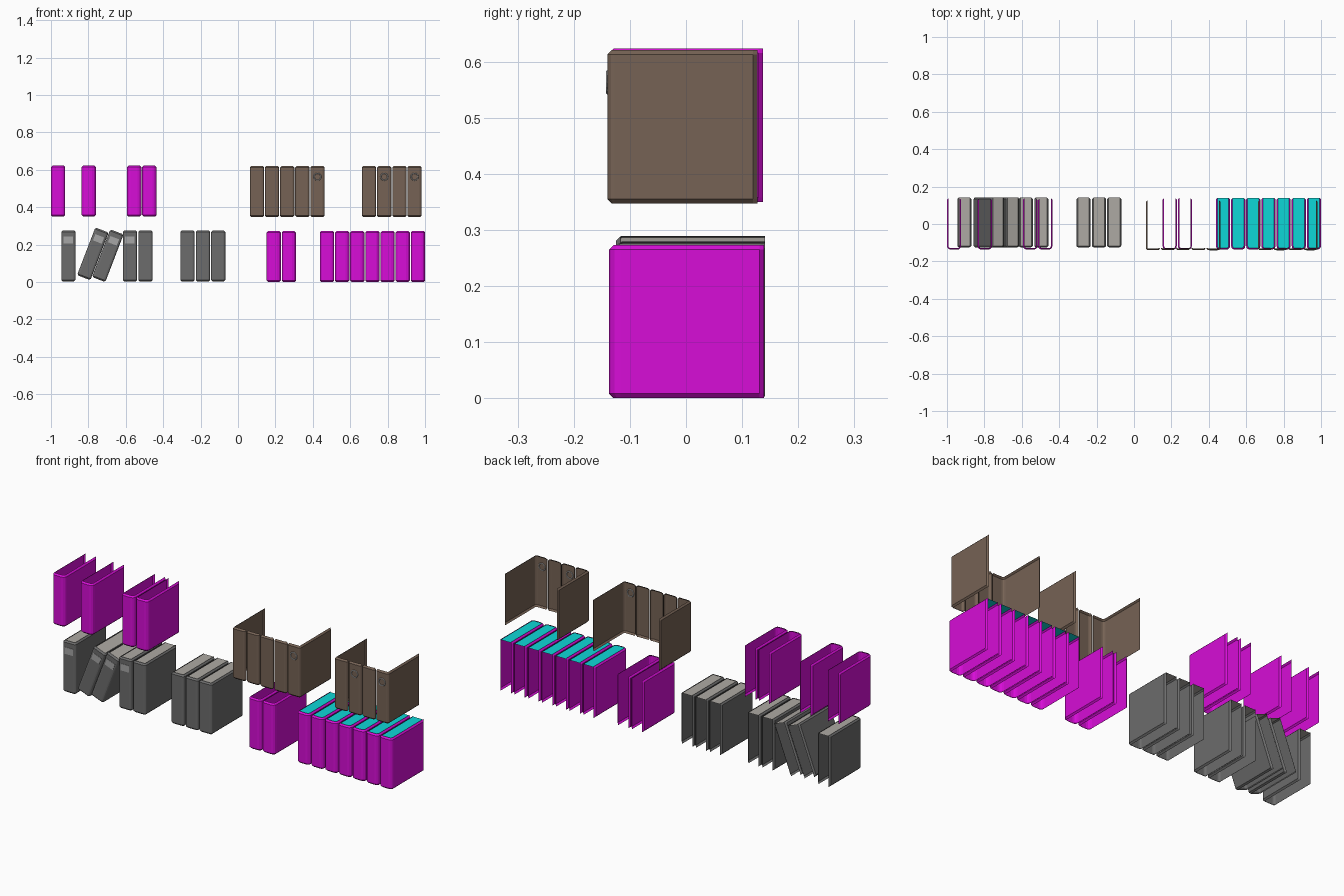
import bpy, bmesh, math

if "Cube" in bpy.data.objects:
    bpy.data.objects.remove(bpy.data.objects["Cube"])

def material(name, rgb):
    m = bpy.data.materials.new(name)
    m.diffuse_color = (*rgb, 1)
    m.use_nodes = True
    m.node_tree.nodes["Principled BSDF"].inputs["Base Color"].default_value = m.diffuse_color
    return m

MAGENTA = material("magenta_cover", (0.68, 0.004, 0.68))
CYAN = material("cyan_pages", (0.004, 0.68, 0.68))
GREY = material("grey_cover", (0.15, 0.15, 0.15))
PAPER = material("paper", (0.42, 0.40, 0.37))
LABEL = material("label_grey", (0.38, 0.38, 0.38))
BROWN = material("brown_cover", (0.18, 0.123, 0.09))

W, LIP = 0.076, 0.008   # book width, depth of the chamfered cover edge


def profile(inset, yf, yb, r, sides):
    """Plan outline of a cover: left board, rounded spine, right board."""
    hw = W / 2
    left = [(-hw + LIP, yb), (-hw + inset, yb - LIP)] if "L" in sides else []
    right = [(hw - inset, yb - LIP), (hw - LIP, yb)] if "R" in sides else []
    arc = []
    for sx, angles in ((-1, (0, 30, 60, 90)), (1, (90, 60, 30, 0))):
        for a in angles:
            a = math.radians(a)
            arc.append((sx * (hw - r + (r - inset) * math.cos(a)),
                        yf + r - (r - inset) * math.sin(a)))
    return left + arc + right


def book(name, x, z, cover, yf, yb, r, h=0.273, sides="LR", pages=None,
         label=False, tilt=0):
    bm = bmesh.new()
    inner = profile(LIP, yf, yb, r, sides)
    outer = profile(0, yf, yb, r, sides)
    # open-backed cover shell with chamfered rims
    rows = [[bm.verts.new((px, py, pz)) for px, py in pts]
            for pts, pz in ((inner, 0), (outer, LIP), (outer, h - LIP), (inner, h))]
    for lo, hi in zip(rows, rows[1:]):
        for i in range(len(lo) - 1):
            bm.faces.new((lo[i], lo[i + 1], hi[i + 1], hi[i]))
    # top of the page block
    if pages:
        f = bm.faces.new([bm.verts.new((px, py, h - 0.003)) for px, py in inner])
        f.material_index = 1
    # blank label plate on the spine
    if label:
        v = bmesh.ops.create_cube(bm, size=1)["verts"]
        for p in v:
            p.co = (p.co.x * 0.05, yf + p.co.y * 0.003, 0.222 + p.co.z * 0.036)
        for f in {f for p in v for f in p.link_faces}:
            f.material_index = 2
    me = bpy.data.meshes.new(name)
    bm.to_mesh(me)
    bm.free()
    for m in (cover, pages or cover, LABEL):
        me.materials.append(m)
    ob = bpy.data.objects.new(name, me)
    ob.location = (x, 0, z)
    ob.rotation_euler.y = math.radians(tilt)
    bpy.context.collection.objects.link(ob)


# lower shelf: grey books, two of them leaning
for x, z, tilt, label in ((-0.907, 0.003, 0, True), (-0.825, 0.0235, 21, True),
                          (-0.745, 0.0135, 21, True), (-0.578, 0.003, 0, True),
                          (-0.495, 0.003, 0, False), (-0.27, 0.003, 0, False),
                          (-0.187, 0.003, 0, False), (-0.106, 0.003, 0, False)):
    book("grey_book", x, z, GREY, -0.125, 0.141, 0.012,
         pages=PAPER, label=label, tilt=tilt)

# lower shelf: magenta books, seven with page tops and two without
for i in range(7):
    book("magenta_book", 0.962 - 0.081 * i, 0, MAGENTA, -0.137, 0.139, 0.02, pages=CYAN)
for x in (0.191, 0.272):
    book("magenta_sleeve", x, 0, MAGENTA, -0.137, 0.139, 0.02)

# upper shelf: magenta covers without pages
for x in (-0.962, -0.798, -0.555, -0.474):
    book("upper_magenta_sleeve", x, 0.35, MAGENTA, -0.137, 0.137, 0.02)

# upper shelf: brown spines, boards only at the ends of each row
for start, count, rings in ((0.101, 5, (4,)), (0.701, 4, (1, 3))):
    for i in range(count):
        x = start + 0.081 * i
        sides = ("L" if i == 0 else "") + ("R" if i == count - 1 else "")
        book("brown_spine", x, 0.347, BROWN, -0.14, 0.127, 0.013, h=0.274, sides=sides)
        if i in rings:   # pull ring
            bpy.ops.mesh.primitive_torus_add(
                major_segments=16, minor_segments=6, major_radius=0.0185,
                minor_radius=0.003, location=(x, -0.14, 0.563),
                rotation=(math.pi / 2, 0, 0))
            ring = bpy.context.object
            ring.name = "spine_ring"
            ring.data.materials.append(LABEL)
